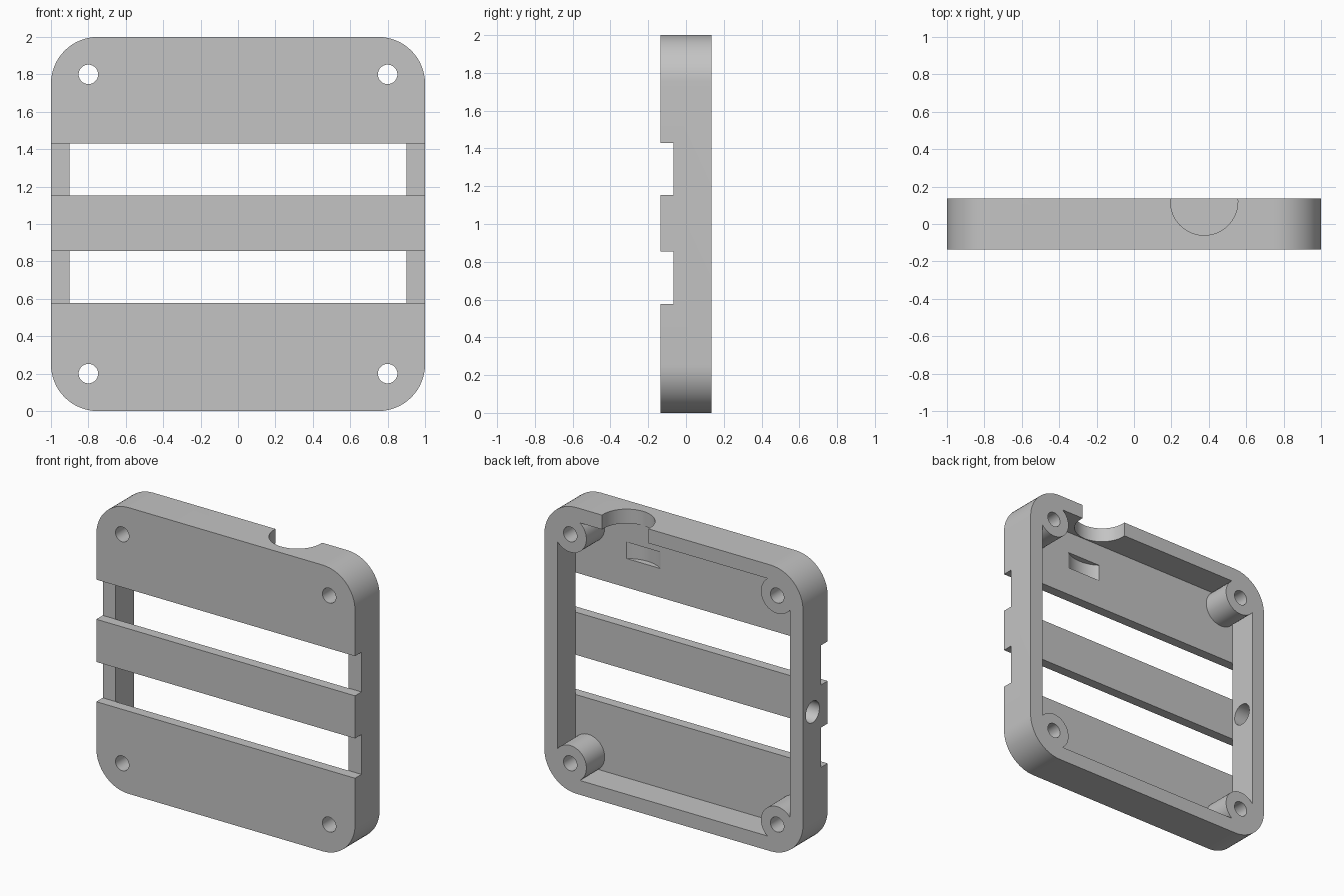
import bpy
import bmesh
from math import radians, sin, cos
from mathutils import Matrix, Vector

cube = bpy.data.objects.get("Cube")
if cube:
    bpy.data.objects.remove(cube, do_unlink=True)

HALF_DEPTH = 0.136    # half the case thickness
FLOOR = -0.066        # inner face of the front plate
WALL = 0.1
MID = 1.0             # height of the case centre

grey = bpy.data.materials.new("light grey")
grey.use_nodes = True
colour = (0.55, 0.55, 0.55, 1)
grey.diffuse_color = colour
grey.node_tree.nodes["Principled BSDF"].inputs["Base Color"].default_value = colour


def finish(bm, name):
    bmesh.ops.recalc_face_normals(bm, faces=bm.faces)
    mesh = bpy.data.meshes.new(name)
    bm.to_mesh(mesh)
    bm.free()
    mesh.materials.append(grey)
    obj = bpy.data.objects.new(name, mesh)
    bpy.context.collection.objects.link(obj)
    return obj


def rounded_block(name, half, radius, y0, y1, steps=16):
    """Rounded square in the xz plane, extruded along y."""
    bm = bmesh.new()
    verts = []
    for corner, (sx, sz) in enumerate([(1, 1), (-1, 1), (-1, -1), (1, -1)]):
        for i in range(steps + 1):
            a = radians(90 * (corner + i / steps))
            verts.append(bm.verts.new((sx * (half - radius) + radius * cos(a), y0,
                                       MID + sz * (half - radius) + radius * sin(a))))
    face = bm.faces.new(verts)
    out = bmesh.ops.extrude_face_region(bm, geom=[face])
    moved = [v for v in out["geom"] if isinstance(v, bmesh.types.BMVert)]
    bmesh.ops.translate(bm, verts=moved, vec=(0, y1 - y0, 0))
    return finish(bm, name)


def cylinder(name, centre, axis, radius, length, segments=48):
    bm = bmesh.new()
    turn = Vector((0, 0, 1)).rotation_difference(Vector(axis)).to_matrix().to_4x4()
    bmesh.ops.create_cone(bm, cap_ends=True, segments=segments, radius1=radius,
                          radius2=radius, depth=length,
                          matrix=Matrix.Translation(centre) @ turn)
    return finish(bm, name)


def box(name, low, high):
    low, high = Vector(low), Vector(high)
    bm = bmesh.new()
    bmesh.ops.create_cube(bm, size=1, matrix=Matrix.Translation((low + high) / 2)
                          @ Matrix.Diagonal((*(high - low), 1)))
    return finish(bm, name)


def cut(target, cutter):
    cutter.hide_render = True
    mod = target.modifiers.new("cut", "BOOLEAN")
    mod.operation = "DIFFERENCE"
    mod.solver = "EXACT"
    mod.object = cutter
    bpy.context.view_layer.objects.active = target
    bpy.ops.object.modifier_apply(modifier=mod.name)
    bpy.data.objects.remove(cutter, do_unlink=True)


# Case body and the open back cavity, which leaves the screw bosses standing
case = rounded_block("case", 1.0, 0.25, -HALF_DEPTH, HALF_DEPTH)
cavity = rounded_block("cavity", 1.0 - WALL, 0.15, FLOOR, 0.3)
corners = [(x, z) for x in (-0.8, 0.8) for z in (MID - 0.8, MID + 0.8)]
for x, z in corners:
    cut(cavity, cylinder("boss", (x, 0, z), (0, 1, 0), 0.125, 1))
cut(case, cavity)

# Screw holes through the bosses
for x, z in corners:
    cut(case, cylinder("screw_hole", (x, 0, z), (0, 1, 0), 0.052, 1))

# Full-width strap slots across the front plate
for low, high in [(0.577, 0.855), (1.153, 1.43)]:
    cut(case, box("strap_slot", (-1.2, -0.4, low), (1.2, FLOOR + 0.001, high)))

# Connector notch in the top wall and its collar recess in the plate
cut(case, cylinder("notch", (0.375, 0.12, 2.0), (0, 0, 1), 0.18, 0.4, 64))
cut(case, cylinder("collar_recess", (0.375, 0.12, 1.69), (0, 0, 1), 0.228, 0.115, 64))

# Round hole in one side wall
cut(case, cylinder("side_hole", (-1.0, 0.03, MID), (1, 0, 0), 0.075, 0.4))

# Smooth the curved walls, keep the edges crisp
bpy.ops.object.select_all(action="DESELECT")
case.select_set(True)
bpy.context.view_layer.objects.active = case
bpy.ops.object.shade_smooth_by_angle(angle=radians(30))
